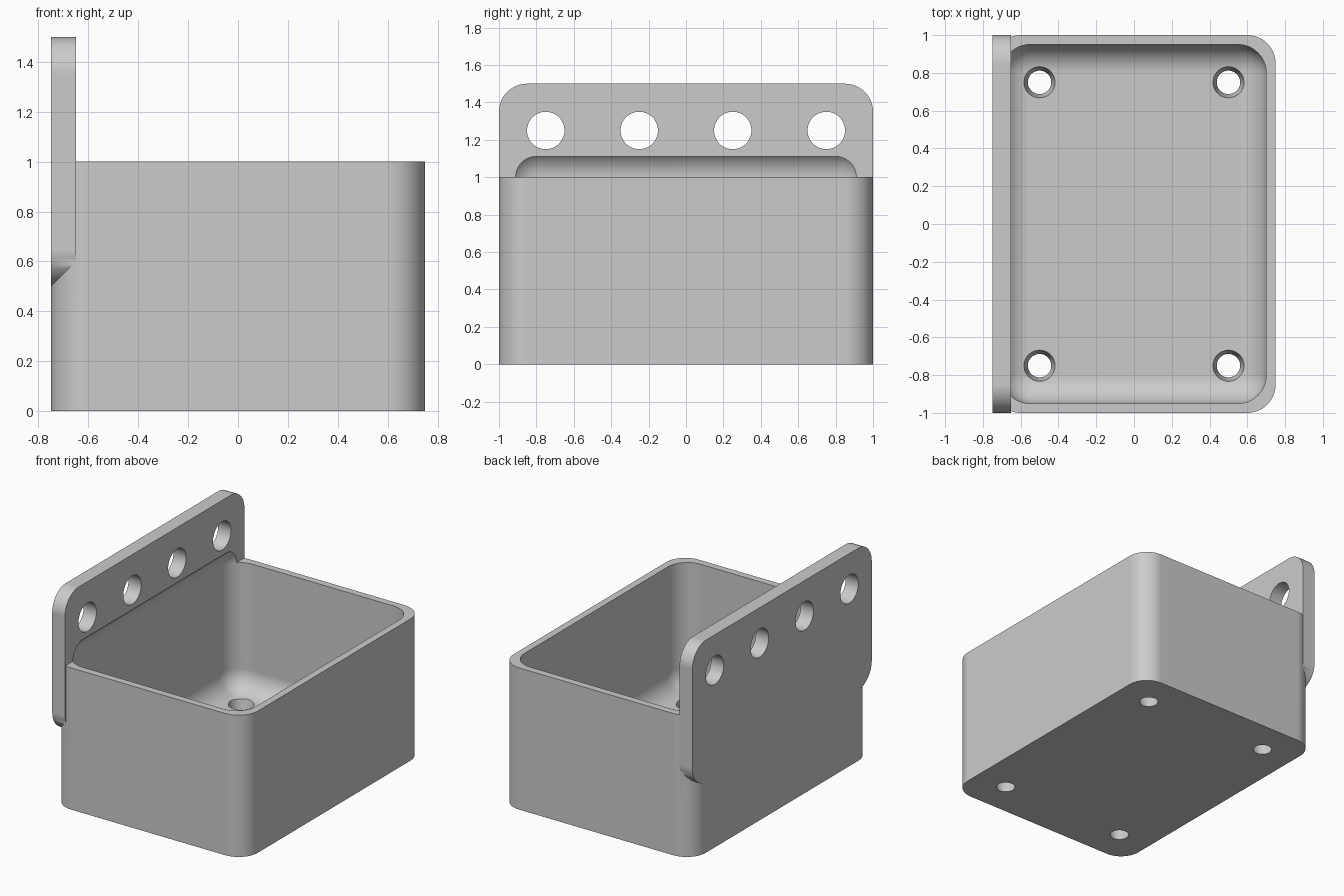
import bpy, bmesh, math
from mathutils import Matrix, Vector

cube = bpy.data.objects.get("Cube")
if cube:
    bpy.data.objects.remove(cube, do_unlink=True)

grey = bpy.data.materials.new("light_grey")
grey.use_nodes = True
colour = (0.6, 0.6, 0.6, 1)
grey.diffuse_color = colour
grey.node_tree.nodes["Principled BSDF"].inputs["Base Color"].default_value = colour

RADIUS = 0.15
SEGMENTS = 12


def finish(name, bm):
    bmesh.ops.recalc_face_normals(bm, faces=bm.faces)
    mesh = bpy.data.meshes.new(name)
    bm.to_mesh(mesh)
    bm.free()
    mesh.materials.append(grey)
    obj = bpy.data.objects.new(name, mesh)
    bpy.context.collection.objects.link(obj)
    return obj


def rounded_block(name, low, high, axis=None):
    """Block with fillets on the edges along one axis, or on every edge."""
    low, high = Vector(low), Vector(high)
    bm = bmesh.new()
    bmesh.ops.create_cube(bm, size=1)
    for v in bm.verts:
        v.co = [high[i] if v.co[i] > 0 else low[i] for i in range(3)]
    edges = [e for e in bm.edges if axis is None
             or abs((e.verts[0].co - e.verts[1].co)[axis]) > 0.01]
    bmesh.ops.bevel(bm, geom=edges, offset=RADIUS, segments=SEGMENTS,
                    profile=0.5, affect='EDGES')
    return finish(name, bm)


def drill(name, centre, r_low, r_high, depth, rotation=Matrix()):
    bm = bmesh.new()
    bmesh.ops.create_cone(bm, cap_ends=True, segments=48, radius1=r_low,
                          radius2=r_high, depth=depth,
                          matrix=Matrix.Translation(centre) @ rotation)
    return finish(name, bm)


def combine(target, other, operation):
    """Apply a boolean and remove the helper object."""
    other.hide_render = True
    mod = target.modifiers.new(operation.lower(), 'BOOLEAN')
    mod.object = other
    mod.operation = operation
    mod.solver = 'EXACT'
    bpy.context.view_layer.update()
    evaluated = target.evaluated_get(bpy.context.evaluated_depsgraph_get())
    mesh = bpy.data.meshes.new_from_object(evaluated)
    target.modifiers.clear()
    target.data = mesh
    bpy.data.objects.remove(other, do_unlink=True)


# Bin body with its hanging plate
bin_body = rounded_block("wall_bin", (-0.75, -1, 0), (0.75, 1, 1), axis=2)
plate = rounded_block("mounting_plate", (-0.75, -1, 0.5), (-0.65, 1, 1.5), axis=0)
combine(bin_body, plate, 'UNION')

# Filleted cavity, which also scoops into the plate above the rim
cavity = rounded_block("cavity", (-0.7, -0.95, 0.1), (0.7, 0.95, 1.15))
combine(bin_body, cavity, 'DIFFERENCE')

# Row of mounting holes through the plate
for y in (-0.75, -0.25, 0.25, 0.75):
    hole = drill("mounting_hole", (-0.7, y, 1.25), 0.1, 0.1, 0.4,
                 Matrix.Rotation(math.pi / 2, 4, 'Y'))
    combine(bin_body, hole, 'DIFFERENCE')

# Tapered drain holes in the floor
for x in (-0.5, 0.5):
    for y in (-0.75, 0.75):
        hole = drill("drain_hole", (x, y, 0.1), 0.052, 0.112, 0.3)
        combine(bin_body, hole, 'DIFFERENCE')

# Smooth fillets, crisp corners
bpy.ops.object.select_all(action='DESELECT')
bin_body.select_set(True)
bpy.context.view_layer.objects.active = bin_body
bpy.ops.object.shade_smooth_by_angle(angle=math.radians(30))
weighted = bin_body.modifiers.new("weighted_normals", 'WEIGHTED_NORMAL')
weighted.keep_sharp = True
